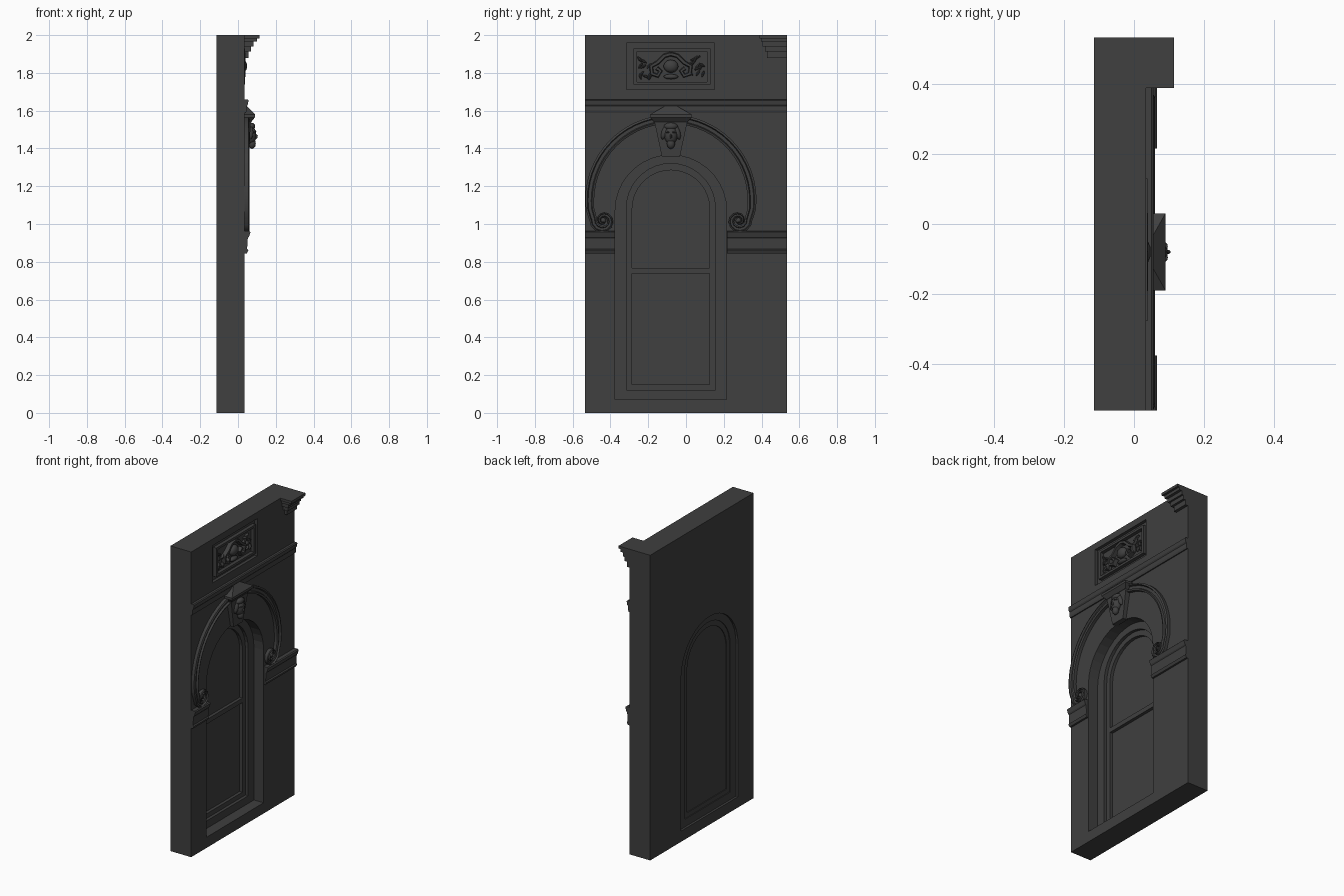
import bpy, bmesh, math, random
from mathutils import Matrix

if "Cube" in bpy.data.objects:
    bpy.data.objects.remove(bpy.data.objects["Cube"])

stone = bpy.data.materials.new("dark stone")
stone.use_nodes = True
STONE = (0.05, 0.05, 0.05, 1)
stone.diffuse_color = STONE
stone.node_tree.nodes["Principled BSDF"].inputs["Base Color"].default_value = STONE

FACE = 0.035     # front plane of the wall
MID = -0.08      # centre line of the window bay
random.seed(4)


def finish(name, bm):
    bmesh.ops.recalc_face_normals(bm, faces=bm.faces)
    mesh = bpy.data.meshes.new(name)
    bm.to_mesh(mesh)
    bm.free()
    mesh.materials.append(stone)
    ob = bpy.data.objects.new(name, mesh)
    bpy.context.collection.objects.link(ob)
    return ob


def loft(name, loops, caps=True):
    """Skin between matching closed loops of 3D points."""
    bm = bmesh.new()
    rows = [[bm.verts.new(p) for p in loop] for loop in loops]
    n = len(rows[0])
    pairs = list(zip(rows, rows[1:]))
    if not caps:
        pairs.append((rows[-1], rows[0]))
    for a, b in pairs:
        for i in range(n):
            j = (i + 1) % n
            bm.faces.new((a[i], a[j], b[j], b[i]))
    if caps:
        bm.faces.new(rows[0])
        bm.faces.new(rows[-1])
    return finish(name, bm)


def prism(name, pts, x0, x1):
    return loft(name, [[(x, y, z) for y, z in pts] for x in (x0, x1)])


def moulding(name, pts, y0, y1):
    return loft(name, [[(x, y, z) for x, z in pts] for y in (y0, y1)])


def rect(y0, y1, z0, z1):
    return [(y0, z0), (y1, z0), (y1, z1), (y0, z1)]


def arch(half, sill, top, steps=18):
    spring = top - half
    pts = [(MID - half, sill), (MID + half, sill)]
    for i in range(steps + 1):
        a = math.pi * i / steps
        pts.append((MID + half * math.cos(a), spring + half * math.sin(a)))
    return pts


def ring(name, outer, inner, x0, x1):
    loops = [[(x, y, z) for y, z in pts]
             for pts, x in ((outer, x0), (outer, x1), (inner, x1), (inner, x0))]
    return loft(name, loops, caps=False)


def band(name, path, widths, section):
    """Sweep a section of (offset factor, x) along a path in the wall plane."""
    loops = []
    for i, (y, z) in enumerate(path):
        a, b = path[max(i - 1, 0)], path[min(i + 1, len(path) - 1)]
        dy, dz = b[0] - a[0], b[1] - a[1]
        d = math.hypot(dy, dz)
        w = widths[i]
        loops.append([(x, y - dz / d * w * s, z + dy / d * w * s) for s, x in section])
    return loft(name, loops)


def boss(name, centre, size, turn=0.0, detail=2):
    bm = bmesh.new()
    bmesh.ops.create_icosphere(bm, subdivisions=detail, radius=1)
    bm.transform(Matrix.Translation(centre) @ Matrix.Rotation(turn, 4, 'X')
                 @ Matrix.Diagonal((*size, 1)))
    return finish(name, bm)


# Wall slab with window opening and panel recess
wall = prism("wall", rect(-0.535, 0.535, 0, 2), -0.115, FACE)
opening = arch(0.295, 0.07, 1.365)
panel = rect(-0.315, 0.15, 1.713, 1.957)
for name, pts, x0, x1 in (("window_cutter", opening, -0.2, 0.2),
                          ("panel_cutter", panel, FACE - 0.02, 0.2)):
    cutter = prism(name, pts, x0, x1)
    cutter.hide_render = True
    cutter.hide_viewport = True
    cut = wall.modifiers.new(name, 'BOOLEAN')
    cut.object = cutter
    cut.solver = 'EXACT'
bpy.context.view_layer.objects.active = wall
wall.select_set(True)
for m in list(wall.modifiers):
    helper = m.object
    bpy.ops.object.modifier_apply(modifier=m.name)
    bpy.data.objects.remove(helper)

# Window frame, sashes and panes
casing = arch(0.235, 0.12, 1.32)
sash = arch(0.205, 0.15, 1.285)
ring("window_frame", opening, casing, -0.1, FACE - 0.07)
ring("window_sash", casing, sash, -0.095, -0.055)
prism("window_pane", sash, -0.09, -0.075)
prism("meeting_rail", rect(MID - 0.205, MID + 0.205, 0.737, 0.767), -0.09, -0.055)

# Hood moulding over the arch, each half ending in a scroll
half_path = [(0.43 * math.sin(a), 1.125 + 0.43 * math.cos(a))
             for a in (math.pi / 2 * i / 14 for i in range(15))]
half_path += [(0.428, 1.08), (0.415, 1.035)]
for i in range(17):
    a = math.radians(10 - 30 * i)
    r = 0.055 - 0.0027 * i
    half_path.append((0.358 + r * math.cos(a), 1.018 + r * math.sin(a)))
widths = [0.024] * 13 + [0.024 - 0.0009 * i for i in range(len(half_path) - 13)]
hood_section = [(-1, FACE - 0.005), (-1, 0.055), (-0.55, 0.06), (-0.35, 0.048),
                (0.35, 0.048), (0.55, 0.06), (1, 0.055), (1, FACE - 0.005)]
for side, label in ((1, "left"), (-1, "right")):
    band("hood_moulding_" + label, [(MID + side * y, z) for y, z in half_path],
         widths, hood_section)
    boss("scroll_eye_" + label, (0.04, MID + side * 0.358, 1.018), (0.018, 0.016, 0.016))

# Keystone, cap and carved head
def slab(x, half, z):
    return [(FACE - 0.01, MID - half, z), (x, MID - half, z),
            (x, MID + half, z), (FACE - 0.01, MID + half, z)]


loft("keystone", [slab(0.058, 0.048, 1.358), slab(0.068, 0.088, 1.545)])
loft("keystone_cap", [slab(0.07, 0.088, 1.54), slab(0.09, 0.11, 1.565),
                      slab(0.09, 0.11, 1.58), slab(0.045, 0.03, 1.625)])
boss("carved_head", (0.068, MID, 1.47), (0.03, 0.036, 0.05))
boss("head_nose", (0.097, MID, 1.463), (0.009, 0.007, 0.014), detail=1)
boss("head_chin", (0.075, MID, 1.425), (0.02, 0.022, 0.028))
for side in (-1, 1):
    boss("head_brow", (0.088, MID + side * 0.016, 1.486), (0.01, 0.013, 0.006), detail=1)
    boss("head_hair", (0.064, MID + side * 0.034, 1.485), (0.018, 0.016, 0.04), side * 0.3)
boss("head_crown", (0.068, MID, 1.517), (0.024, 0.038, 0.02))

# Impost bands beside the opening
impost = [(FACE - 0.01, 0.845), (0.047, 0.845), (0.055, 0.862), (0.048, 0.868),
          (0.052, 0.925), (0.058, 0.932), (0.066, 0.957), (0.06, 0.963), (FACE - 0.01, 0.963)]
moulding("impost_left", impost, 0.217, 0.535)
moulding("impost_right", impost, -0.535, -0.377)

# String course
string = [(FACE - 0.01, 1.588), (0.042, 1.588), (0.046, 1.6), (0.046, 1.624),
          (0.052, 1.632), (0.056, 1.655), (0.05, 1.66), (FACE - 0.01, 1.66)]
moulding("string_course", string, -0.535, 0.535)

# Stepped cornice return at one end
for x, y, z0, z1 in ((0.115, 0.39, 1.983, 2), (0.1, 0.398, 1.965, 1.983),
                     (0.082, 0.406, 1.94, 1.965), (0.07, 0.418, 1.913, 1.94),
                     (0.055, 0.43, 1.88, 1.913)):
    prism("cornice_step", rect(y, 0.535, z0, z1), FACE - 0.01, x)

# Carved panel: inner frame, cartouche and foliage
back = FACE - 0.022
ring("panel_frame", rect(-0.278, 0.13, 1.738, 1.928), rect(-0.26, 0.112, 1.753, 1.913),
     back, FACE + 0.003)
relief = [(-1, back), (-0.6, 0.04), (0.6, 0.04), (1, back)]
for side in (-1, 1):
    crest = [(MID + side * y, z) for y, z in ((0, 1.9), (0.035, 1.89), (0.07, 1.855),
             (0.105, 1.835), (0.1, 1.795), (0.07, 1.785), (0.055, 1.81), (0.075, 1.825))]
    band("cartouche_scroll", crest, [0.012] * 8, relief)
    for i in range(12):
        leaf = (0.022, MID + side * random.uniform(0.1, 0.17), random.uniform(1.77, 1.895))
        boss("carved_leaf", leaf, (0.013, 0.02, 0.007), random.uniform(0, 3), detail=1)
boss("cartouche_boss", (0.025, MID, 1.835), (0.024, 0.04, 0.035))
boss("cartouche_drop", (0.022, MID, 1.78), (0.018, 0.04, 0.014))

# Smooth the rounded carving only
bpy.ops.object.select_all(action='DESELECT')
for ob in bpy.context.collection.objects:
    if ob.name.startswith(("hood", "head", "carved_head", "cartouche", "scroll")):
        ob.select_set(True)
        bpy.context.view_layer.objects.active = ob
bpy.ops.object.shade_smooth_by_angle(angle=math.radians(35))
